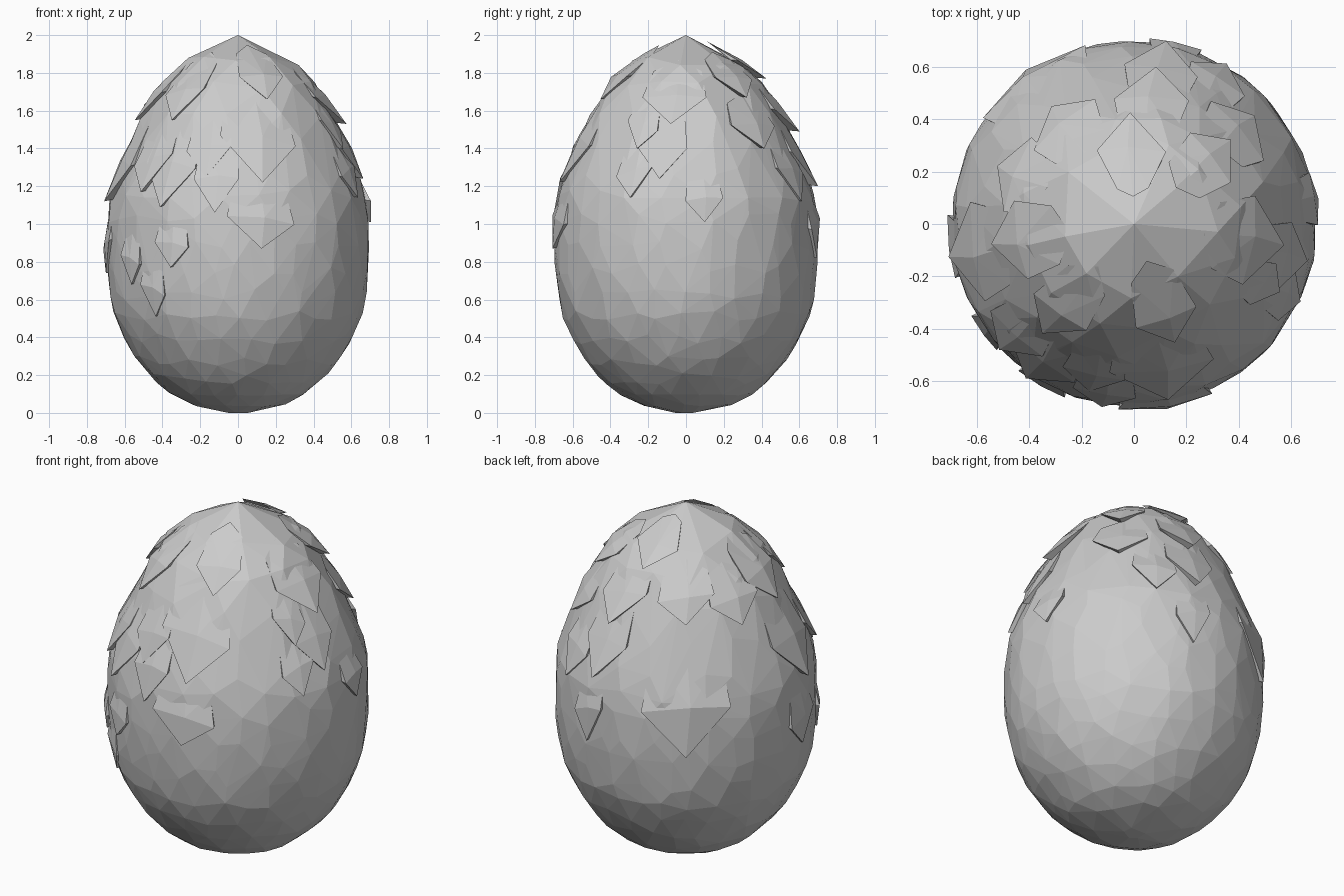
import bpy, bmesh, random
from math import sin, cos, radians, pi

random.seed(4)

# egg outline: (height, radius)
PROFILE = [(0, 0.06), (0.04, 0.24), (0.1, 0.36), (0.2, 0.475), (0.33, 0.575), (0.55, 0.67),
           (0.8, 0.70), (1.0, 0.70), (1.12, 0.69), (1.25, 0.65), (1.4, 0.59), (1.6, 0.505),
           (1.75, 0.41), (1.83, 0.335), (1.93, 0.20), (1.98, 0.10), (2.0, 0.0)]


def radius(z):
    z = min(max(z, 0), 2)
    for (z0, r0), (z1, r1) in zip(PROFILE, PROFILE[1:]):
        if z <= z1:
            return r0 + (r1 - r0) * (z - z0) / (z1 - z0)
    return 0


def on_egg(a, z, off=0.0):
    """Point on the egg at angle a (0 = front, 90 deg = right), height z."""
    r = max(radius(z) + off, 0)
    return (r * sin(a), -r * cos(a), z)


def make_object(name, bm):
    me = bpy.data.meshes.new(name)
    bm.to_mesh(me)
    bm.free()
    ob = bpy.data.objects.new(name, me)
    bpy.context.collection.objects.link(ob)
    return ob


# egg body: jittered rings, fine facets low down and broad ones on top
bm = bmesh.new()
rings = [(0.0, 5), (0.04, 11), (0.1, 18), (0.18, 22), (0.28, 26), (0.39, 28), (0.51, 28),
         (0.63, 27), (0.76, 26), (0.89, 24), (1.03, 22), (1.15, 20), (1.27, 18), (1.42, 16),
         (1.58, 14), (1.73, 12), (1.86, 9)]
for i, (z, n) in enumerate(rings):
    for k in range(n):
        a = (k + 0.5 * (i % 2) + random.uniform(-.28, .28)) * 2 * pi / n
        dz = 0 if i == 0 else random.uniform(-.3, .3) * (0.03 if z < 0.15 else 0.1)
        bm.verts.new(on_egg(a, z + dz, random.uniform(-.004, .003)))
bm.verts.new((0, 0, 2))
hull = bmesh.ops.convex_hull(bm, input=bm.verts[:])
loose = [v for v in bm.verts if not v.link_faces]
bmesh.ops.delete(bm, geom=loose, context='VERTS')
make_object("egg_shell", bm)


def add_scale(bm, deg, z, hw, rise, lift):
    """Pointed plate whose free tip stands off the shell and whose top sinks in."""
    a = radians(deg)
    skew = random.uniform(-.25, .25)

    def pt(u, v, off):
        zz = min(z + v * rise, 1.97)
        rr = max(radius(zz), 0.25)
        return bm.verts.new(on_egg(a + u * hw / rr, zz, off))

    tip = pt(0, 0, lift)
    left, right = pt(-1, 1 + skew, 0.014), pt(1, 1 - skew, 0.014)
    mid = pt(0.1, 1.1, 0.014)
    ul, ur = pt(-0.8, 2.0, -0.012), pt(0.8, 2.0, -0.012)
    top = pt(0, 2.4, -0.015)
    tip_in = pt(0, 0.05, -0.02)
    left_in, right_in = pt(-0.97, 1.05 + skew, -0.025), pt(0.97, 1.05 - skew, -0.025)
    for f in ((tip, mid, left), (tip, right, mid), (left, mid, ul), (right, ur, mid),
              (mid, top, ul), (mid, ur, top),
              (tip, left, left_in, tip_in), (tip, tip_in, right_in, right),
              (left, ul, left_in), (right, right_in, ur)):
        bm.faces.new(f)


# scales: angle, tip height, half width, rise of the lower edges, tip lift
SCALES = [
    (11, 1.22, .20, .22, .025), (10, .87, .18, .15, .018), (19, 1.66, .12, .12, .012),
    (320, 1.55, .12, .15, .02), (313, 1.17, .13, .17, .03), (325, 1.09, .16, .22, .028),
    (330, .77, .10, .12, .018), (306, .68, .08, .13, .012), (319, .51, .08, .14, .012),
    (82, 1.53, .17, .14, .045), (78, 1.24, .13, .16, .025), (65, 1.40, .09, .12, .025),
    (65, 1.14, .10, .14, .018), (98, 1.01, .10, .12, .012), (132, 1.40, .15, .12, .03),
    (131, 1.67, .12, .10, .03), (182, 1.77, .13, .09, .035), (172, 1.49, .14, .14, .055),
    (170, 1.20, .14, .18, .045), (167, .82, .10, .18, .012), (215, .83, .24, .26, .02),
    (215, 1.53, .15, .12, .015), (247, 1.50, .15, .12, .02), (280, 1.12, .19, .20, .03),
    (278, 1.55, .15, .14, .025), (277, .74, .12, .15, .012), (350, 1.06, .12, .18, .015),
    (150, 1.12, .12, .16, .018), (345, 1.25, .12, .15, .012)]
bm = bmesh.new()
for s in SCALES:
    add_scale(bm, *s)
bmesh.ops.triangulate(bm, faces=bm.faces[:])
make_object("scales", bm)
